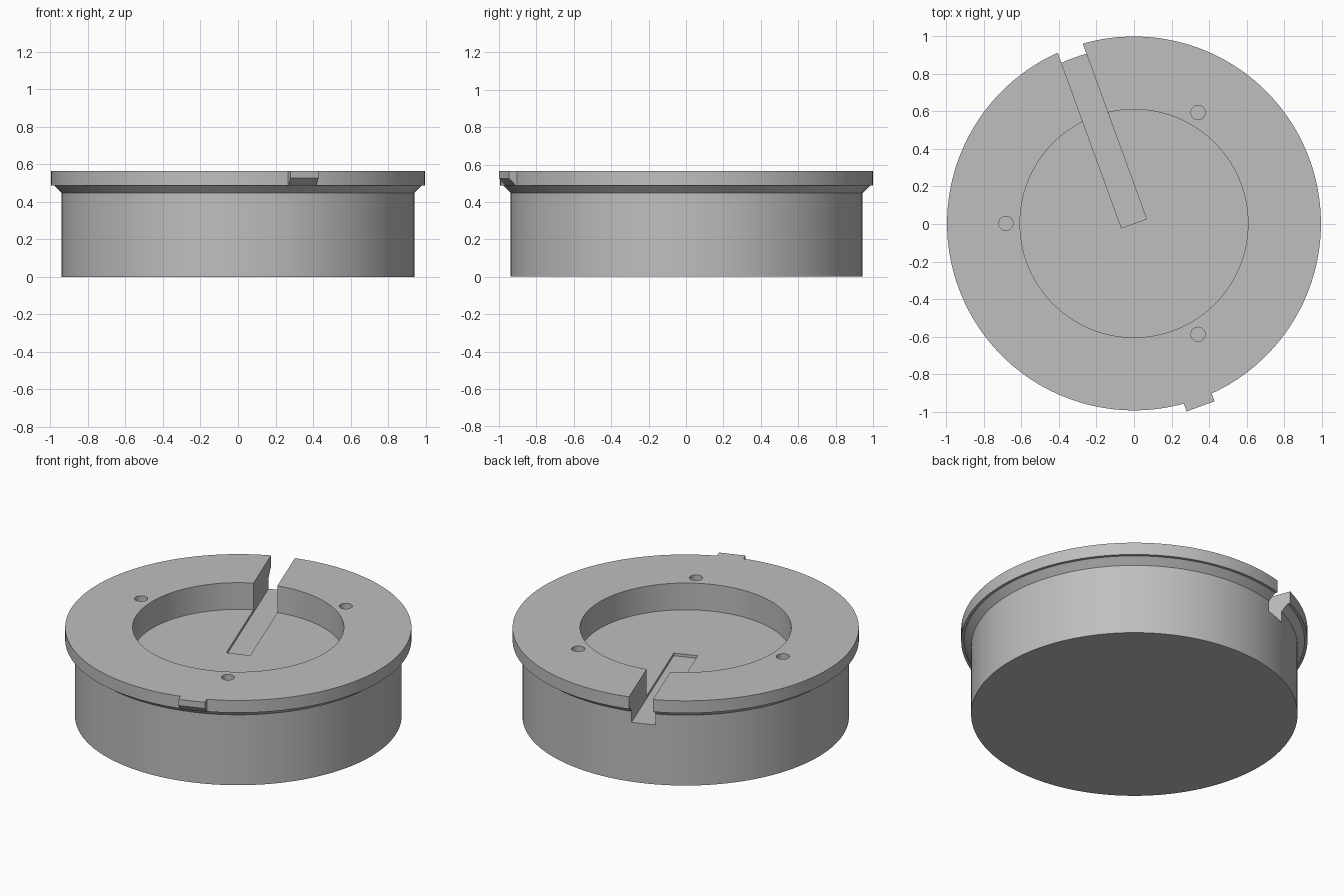
import bpy, bmesh, math
from mathutils import Matrix

if "Cube" in bpy.data.objects:
    bpy.data.objects.remove(bpy.data.objects["Cube"])

CY = 0.003                      # disc centre offset: the tab extends the -y side
TOP, RIM_Z = 0.565, 0.487
TURN = math.radians(20)         # slot and tab share one turned axis

grey = bpy.data.materials.new("plain grey")
grey.diffuse_color = (0.52, 0.52, 0.52, 1)
grey.use_nodes = True
grey.node_tree.nodes["Principled BSDF"].inputs["Base Color"].default_value = grey.diffuse_color


def finish(name, bm):
    bmesh.ops.recalc_face_normals(bm, faces=bm.faces)
    me = bpy.data.meshes.new(name)
    bm.to_mesh(me)
    bm.free()
    me.materials.append(grey)
    ob = bpy.data.objects.new(name, me)
    bpy.context.collection.objects.link(ob)
    return ob


def lathe(name, profile, segs=160):
    """Closed solid turned about z; first and last rings are capped."""
    bm = bmesh.new()
    rings = [[bm.verts.new((r * math.cos(2 * math.pi * i / segs),
                            CY + r * math.sin(2 * math.pi * i / segs), z))
              for i in range(segs)] for r, z in profile]
    for a, b in zip(rings, rings[1:]):
        for i in range(segs):
            j = (i + 1) % segs
            bm.faces.new((a[i], a[j], b[j], b[i]))
    bm.faces.new(rings[0])
    bm.faces.new(rings[-1])
    return finish(name, bm)


def prism(name, half_width, outline):
    """Side outline (radial y, z) extruded across x, then turned about z."""
    bm = bmesh.new()
    left = [bm.verts.new((-half_width, y, z)) for y, z in outline]
    right = [bm.verts.new((half_width, y, z)) for y, z in outline]
    bm.faces.new(left)
    bm.faces.new(right)
    for i in range(len(outline)):
        j = (i + 1) % len(outline)
        bm.faces.new((left[i], left[j], right[j], right[i]))
    bm.transform(Matrix.Translation((0, CY, 0)) @ Matrix.Rotation(TURN, 4, 'Z'))
    return finish(name, bm)


def combine(target, other, operation):
    mod = target.modifiers.new(operation, 'BOOLEAN')
    mod.operation, mod.solver, mod.object = operation, 'EXACT', other
    bpy.context.view_layer.objects.active = target
    bpy.ops.object.modifier_apply(modifier=mod.name)
    bpy.data.objects.remove(other)


# round body with bevelled collar, wider rim and central recess
body = lathe("round_body", [
    (0.94, 0), (0.94, 0.447), (0.98, RIM_Z), (0.997, RIM_Z), (0.997, TOP),
    (0.608, TOP), (0.608, 0.395)])

# locating tab with bevelled underside
tab = prism("rim_tab", 0.079, [
    (-0.93, TOP), (-1.038, TOP), (-1.038, 0.526), (-0.999, RIM_Z), (-0.93, RIM_Z)])
combine(body, tab, 'UNION')

# slot from the centre out through the rim
slot = prism("slot_cutter", 0.071, [(0, 0.378), (1.2, 0.378), (1.2, 0.7), (0, 0.7)])
combine(body, slot, 'DIFFERENCE')

# three small blind holes in the rim
for k in range(3):
    a = math.radians(60 + 120 * k)
    bm = bmesh.new()
    bmesh.ops.create_cone(
        bm, cap_ends=True, segments=32, radius1=0.038, radius2=0.038, depth=0.24,
        matrix=Matrix.Translation((0.683 * math.cos(a), CY + 0.683 * math.sin(a), TOP)))
    combine(body, finish("hole_cutter", bm), 'DIFFERENCE')

# smooth round walls, sharp edges
bpy.ops.object.select_all(action='DESELECT')
body.select_set(True)
bpy.context.view_layer.objects.active = body
bpy.ops.object.shade_smooth_by_angle(angle=math.radians(25))
